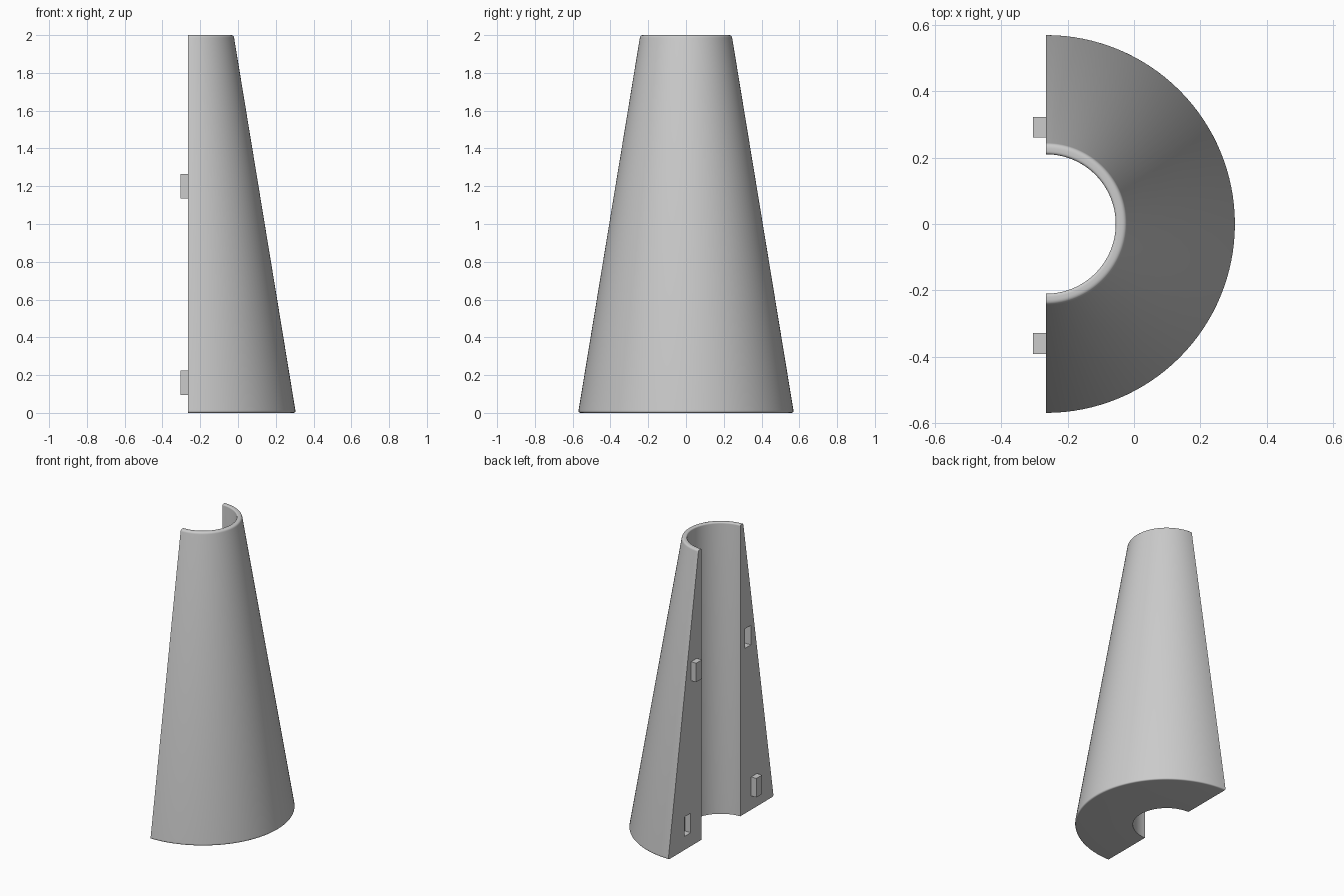
import bpy, bmesh
from math import pi
from mathutils import Matrix, Vector

if "Cube" in bpy.data.objects:
    bpy.data.objects.remove(bpy.data.objects["Cube"])

CUT_X = -0.265      # plane of the flat split face
BORE = 0.21
BASE_R, TOP_R, HEIGHT = 0.571, 0.242, 2.0

grey = bpy.data.materials.new("light_grey")
grey.use_nodes = True
colour = (0.6, 0.6, 0.6, 1)
grey.diffuse_color = colour
grey.node_tree.nodes["Principled BSDF"].inputs["Base Color"].default_value = colour


def finish(name, bm):
    bmesh.ops.recalc_face_normals(bm, faces=bm.faces)
    mesh = bpy.data.meshes.new(name)
    bm.to_mesh(mesh)
    bm.free()
    obj = bpy.data.objects.new(name, mesh)
    bpy.context.collection.objects.link(obj)
    mesh.materials.append(grey)
    return obj


def box(name, x, y, z, size):
    bm = bmesh.new()
    bmesh.ops.create_cube(bm, size=1, matrix=Matrix.Translation((x, y, z)) @ Matrix.Diagonal((*size, 1)))
    return finish(name, bm)


def rounded(prev, corner, nxt, radius, steps=5):
    """Points of a curve that softens one profile corner."""
    a = corner + (prev - corner).normalized() * radius
    b = corner + (nxt - corner).normalized() * radius
    ts = [i / steps for i in range(steps + 1)]
    return [a * (1 - t) ** 2 + corner * 2 * t * (1 - t) + b * t * t for t in ts]


# Half shell: tapered wall section with softened rims, spun half a turn
corners = [Vector((0, -r, z)) for r, z in
           ((BORE, 0), (BASE_R, 0), (TOP_R, HEIGHT), (BORE, HEIGHT))]
radii = (0, 0.014, 0.014, 0.01)
profile = []
for i, (corner, radius) in enumerate(zip(corners, radii)):
    if radius:
        profile += rounded(corners[i - 1], corner, corners[(i + 1) % 4], radius)
    else:
        profile.append(corner)

bm = bmesh.new()
start = bm.faces.new([bm.verts.new(p) for p in profile])
end = bmesh.ops.duplicate(bm, geom=[start])["geom"]
end_verts = [g for g in end if isinstance(g, bmesh.types.BMVert)]
end_edges = [g for g in end if isinstance(g, bmesh.types.BMEdge)]
bmesh.ops.spin(bm, geom=end_verts + end_edges, cent=(0, 0, 0), axis=(0, 0, 1),
               angle=pi, steps=64, use_duplicate=False)
bmesh.ops.remove_doubles(bm, verts=bm.verts, dist=1e-5)
# Close whichever end is still open
open_edges = [e for e in bm.edges if e.is_boundary]
if open_edges:
    bmesh.ops.holes_fill(bm, edges=open_edges, sides=0)
# Remove the loose duplicate cap if the spin carried it inside the wall
bmesh.ops.translate(bm, verts=bm.verts, vec=(CUT_X, 0, 0))
shell = finish("half_cone_shell", bm)

# Locating pegs on one side, matching sockets mirrored on the other
for level, y, z in (("upper", 0.292, 1.2), ("lower", -0.36, 0.16)):
    box(level + "_peg", CUT_X - 0.014, y, z, (0.05, 0.062, 0.13))
    cutter = box(level + "_socket_cutter", CUT_X, -y, z, (0.09, 0.066, 0.134))
    cutter.hide_render = True
    cut = shell.modifiers.new(level + "_socket", 'BOOLEAN')
    cut.operation, cut.solver, cut.object = 'DIFFERENCE', 'EXACT', cutter
    with bpy.context.temp_override(object=shell, active_object=shell):
        bpy.ops.object.modifier_apply(modifier=cut.name)
    bpy.data.objects.remove(cutter)

# Smooth the curved walls while keeping the cut edges crisp
bpy.ops.object.select_all(action='DESELECT')
shell.select_set(True)
bpy.context.view_layer.objects.active = shell
bpy.ops.object.shade_smooth_by_angle(angle=pi / 6)
